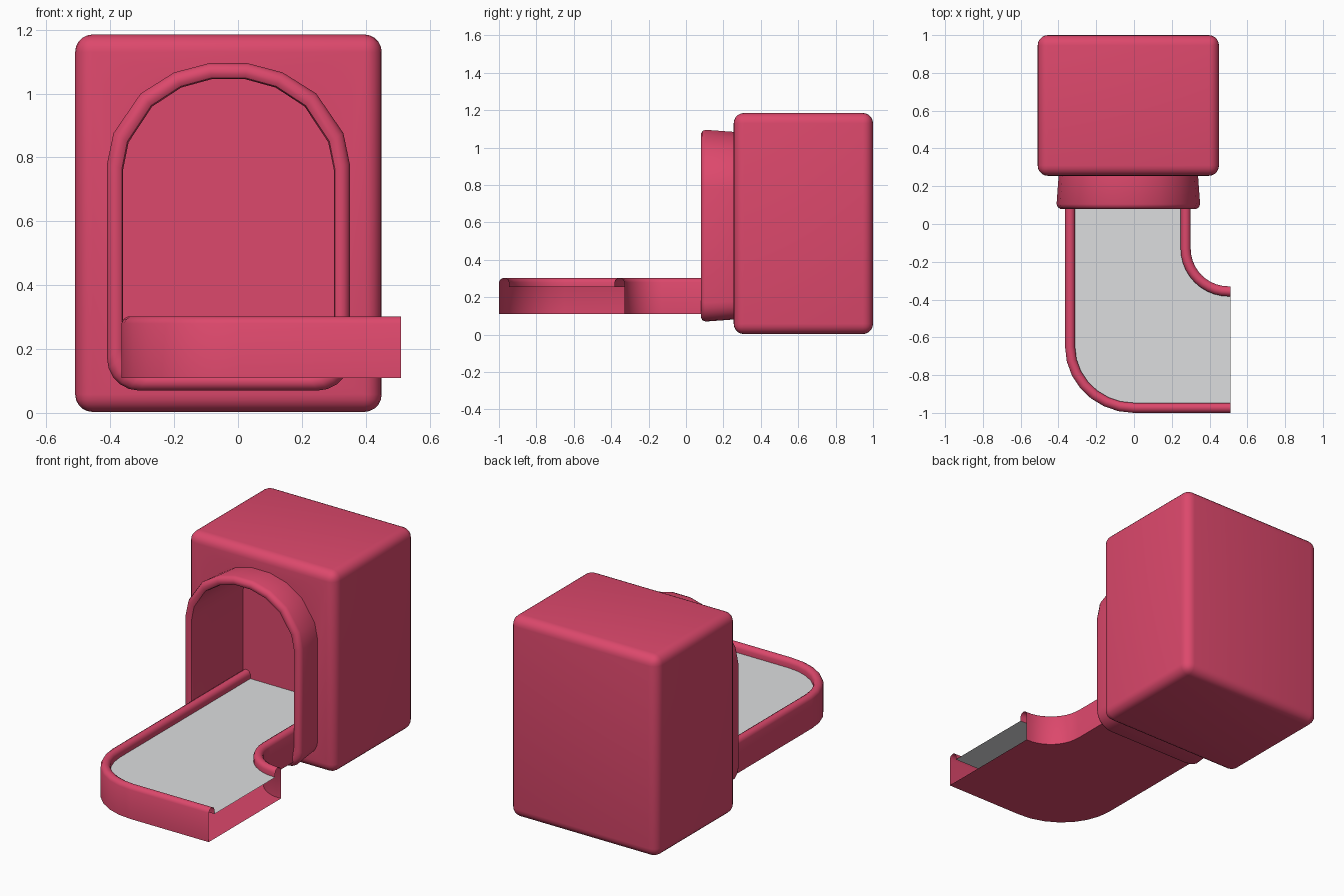
import bpy, bmesh, math

if "Cube" in bpy.data.objects:
    bpy.data.objects.remove(bpy.data.objects["Cube"])

def material(name, rgb):
    m = bpy.data.materials.new(name)
    m.diffuse_color = (*rgb, 1)
    m.use_nodes = True
    m.node_tree.nodes["Principled BSDF"].inputs["Base Color"].default_value = m.diffuse_color
    return m

RED = material("raspberry red", (0.72, 0.065, 0.15))
GREY = material("light grey", (0.72, 0.73, 0.74))

def make(name, bm, mat, angle=40):
    me = bpy.data.meshes.new(name)
    bm.to_mesh(me)
    bm.free()
    ob = bpy.data.objects.new(name, me)
    bpy.context.collection.objects.link(ob)
    me.materials.append(mat)
    bpy.ops.object.select_all(action='DESELECT')
    ob.select_set(True)
    bpy.context.view_layer.objects.active = ob
    bpy.ops.object.shade_smooth_by_angle(angle=math.radians(angle))
    return ob

def loft(bm, rings, closed):
    vs = [[bm.verts.new(p) for p in r] for r in rings]
    n = len(vs[0])
    for a, b in zip(vs, vs[1:]):
        for i in range(n if closed else n - 1):
            j = (i + 1) % n
            bm.faces.new((a[i], a[j], b[j], b[i]))
    return vs

CX, BACK = -0.03, 0.56

# Arched doorway outline, inset by d
def arch(d, y):
    half = [(0.06, 1.095), (0.17, 1.066), (0.275, 1.0), (0.36, 0.876), (0.38, 0.78)]
    half += [(0.28 + 0.1 * math.cos(a), 0.17 - 0.1 * math.sin(a))
             for a in [math.pi / 2 * i / 5 for i in range(6)]]
    sx, sz = (0.38 - d) / 0.38, (0.5125 - d) / 0.5125
    right = [(CX + x * sx, y, 0.5825 + (z - 0.5825) * sz) for x, z in half]
    return right + [(2 * CX - x, y, z) for x, y, z in reversed(right)]

# Rounded housing with an arched cavity
bm = bmesh.new()
bmesh.ops.create_cube(bm, size=1)
for v in bm.verts:
    v.co = (CX + v.co.x * 0.96, 0.6275 + v.co.y * 0.745, 0.594 + v.co.z * 1.182)
bmesh.ops.bevel(bm, geom=bm.edges[:], offset=0.055, segments=5, profile=0.5, affect='EDGES')
housing = make("housing", bm, RED)

bm = bmesh.new()
v = loft(bm, [arch(0.05, 0.12), arch(0.05, BACK)], True)
bm.faces.new(v[0])
bm.faces.new(v[-1])
bmesh.ops.recalc_face_normals(bm, faces=bm.faces)
cutter = make("cavity_cutter", bm, RED)
mod = housing.modifiers.new("cavity", 'BOOLEAN')
mod.operation, mod.solver, mod.object = 'DIFFERENCE', 'EXACT', cutter
bpy.context.view_layer.objects.active = housing
bpy.ops.object.modifier_apply(modifier=mod.name)
bpy.data.objects.remove(cutter)
bpy.ops.object.select_all(action='DESELECT')
housing.select_set(True)
bpy.ops.object.shade_smooth_by_angle(angle=math.radians(40))

# Flared door frame with a rounded lip
bm = bmesh.new()
section = [(0.012, 0.27), (0.0, 0.105), (0.006, 0.089), (0.02, 0.08),
           (0.035, 0.08), (0.046, 0.087), (0.05, 0.1), (0.05, 0.27)]
rings = [arch(d, y) for d, y in section]
loft(bm, rings + [rings[0]], True)
bmesh.ops.remove_doubles(bm, verts=bm.verts, dist=1e-5)
bmesh.ops.recalc_face_normals(bm, faces=bm.faces)
make("door_frame", bm, RED)

# Plan outlines of the two sides of the walkway, d = distance inward
def outer_side(d):
    arc = [math.pi + math.pi / 2 * i / 7 for i in range(8)]
    return [(-0.365 + d, BACK)] + [((0.365 - d) * math.cos(a), -0.65 + (0.35 - d) * math.sin(a))
                                   for a in arc] + [(0.51, -1 + d)]

def inner_side(d):
    arc = [math.pi + math.pi / 2 * i / 10 for i in range(11)]
    return [(0.30 - d, BACK)] + [(0.5 + (0.2 + d) * math.cos(a), -0.13 + (0.2 + d) * math.sin(a))
                                 for a in arc] + [(0.51, -0.33 - d)]

# Hollow kerb walls with rounded tops
wall = [(0, 0.11), (0, 0.28), (0.007, 0.294), (0.02, 0.302),
        (0.034, 0.302), (0.047, 0.294), (0.053, 0.28), (0.053, 0.255)]
for name, side, out in (("outer_kerb", outer_side, -1), ("inner_kerb", inner_side, 1)):
    bm = bmesh.new()
    loft(bm, [[(x, y, z) for x, y in side(d)] for d, z in wall], False)
    bm.normal_update()
    bm.faces.ensure_lookup_table()
    if bm.faces[0].normal.x * out < 0:
        bmesh.ops.reverse_faces(bm, faces=bm.faces)
    make(name, bm, RED)

# Walkway floor and underside, open at the side end
for name, d, z, mat, up in (("walkway_floor", 0.053, 0.255, GREY, 1),
                            ("walkway_underside", 0, 0.11, RED, -1)):
    bm = bmesh.new()
    pts = outer_side(d) + inner_side(d)[::-1]
    f = bm.faces.new([bm.verts.new((x, y, z)) for x, y in pts])
    f.normal_update()
    if f.normal.z * up < 0:
        f.normal_flip()
    bmesh.ops.triangulate(bm, faces=bm.faces)
    make(name, bm, mat)
